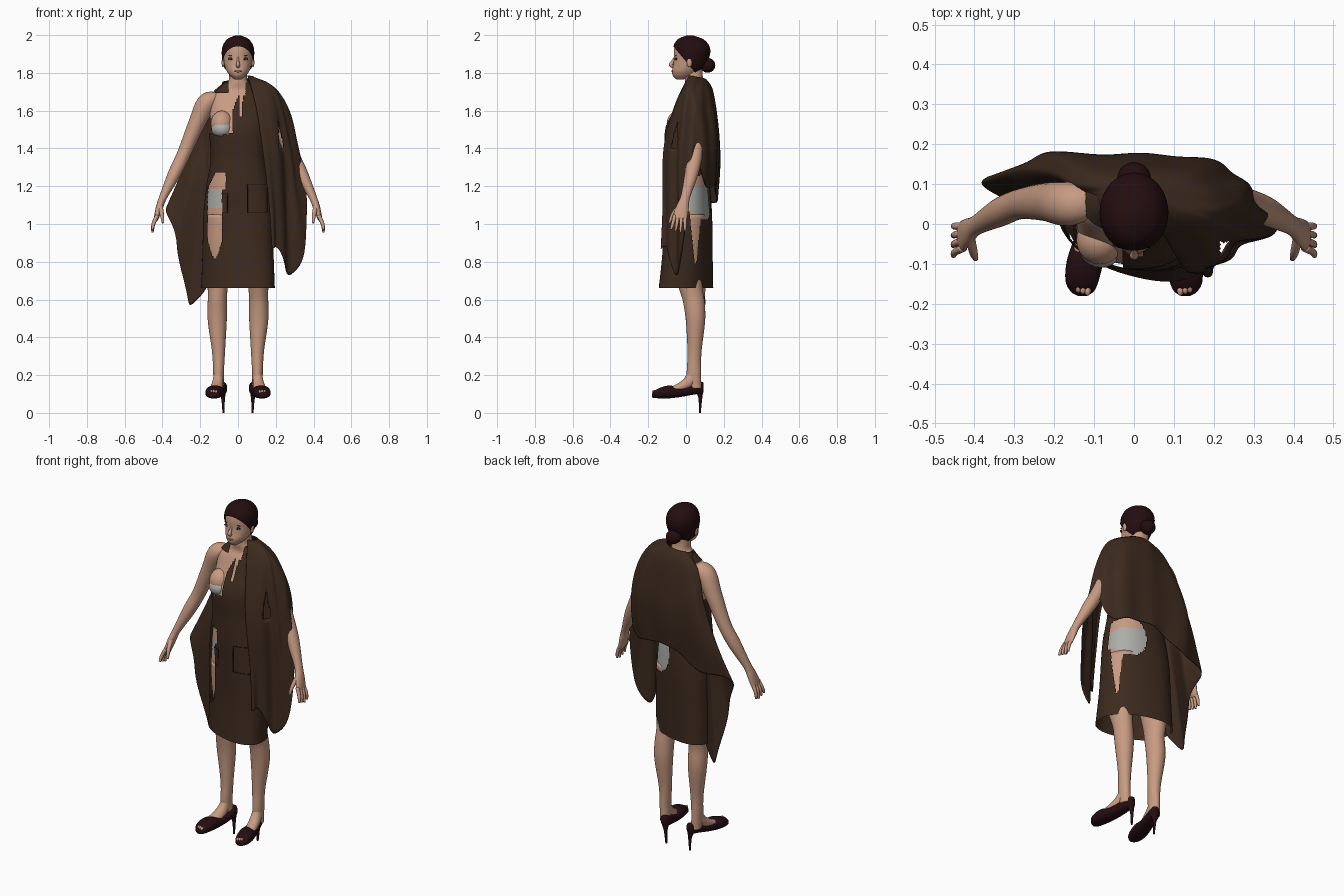
import bpy, bmesh, math
from mathutils import Vector, Matrix

cube = bpy.data.objects.get("Cube")
if cube:
    bpy.data.objects.remove(cube, do_unlink=True)


def material(name, red, green, blue):
    mat = bpy.data.materials.new(name)
    mat.use_nodes = True
    mat.diffuse_color = (red, green, blue, 1)
    shader = next(n for n in mat.node_tree.nodes if n.type == 'BSDF_PRINCIPLED')
    shader.inputs["Base Color"].default_value = (red, green, blue, 1)
    shader.inputs["Roughness"].default_value = .8
    return mat


skin = material("skin", .58, .33, .225)
cloth = material("brown cloth", .045, .023, .013)
seam = material("dark seam", .012, .006, .004)
hair_colour = material("dark hair", .017, .004, .005)
leather = material("burgundy leather", .018, .004, .006)
linen = material("grey underwear", .42, .42, .4)
lip_colour = material("lips", .36, .15, .11)
eye_white = material("eye white", .5, .45, .4)


def finish(name, bm, mats):
    mesh = bpy.data.meshes.new(name)
    bm.to_mesh(mesh)
    bm.free()
    for mat in mats:
        mesh.materials.append(mat)
    for poly in mesh.polygons:
        poly.use_smooth = True
    obj = bpy.data.objects.new(name, mesh)
    bpy.context.scene.collection.objects.link(obj)
    return obj


def sample(points, count):
    """Smooth spline through points of any dimension."""
    last, result = len(points) - 1, []
    for k in range(count + 1):
        pos = k / count * last
        i = min(int(pos), last - 1)
        f = pos - i
        quad = zip(points[max(i - 1, 0)], points[i], points[i + 1], points[min(i + 2, last)])
        result.append([(2 * b + f * (c - a) + f * f * (2 * a - 5 * b + 4 * c - d)
                        + f ** 3 * (3 * b - a - 3 * c + d)) / 2 for a, b, c, d in quad])
    return result


def grid(name, rows, mats, closed=True, caps=True, pick=None, cut=None):
    """Surface through rows of points; pick gives a face its material, or -1 for a hole."""
    bm = bmesh.new()
    verts = [[bm.verts.new(p) for p in row] for row in rows]
    width = len(rows[0])
    for low, high in zip(verts, verts[1:]):
        for j in range(width if closed else width - 1):
            k = (j + 1) % width
            bm.faces.new((low[j], low[k], high[k], high[j]))
    if caps:
        bm.faces.new(verts[0])
        bm.faces.new(verts[-1])
    bmesh.ops.recalc_face_normals(bm, faces=bm.faces)
    if pick:
        holes = []
        for face in bm.faces:
            choice = pick(*face.calc_center_median())
            if choice < 0:
                holes.append(face)
            else:
                face.material_index = choice
        bmesh.ops.delete(bm, geom=holes, context='FACES')
    if cut:
        bmesh.ops.bisect_plane(bm, geom=bm.verts[:] + bm.edges[:] + bm.faces[:],
                               plane_co=cut[0], plane_no=cut[1], clear_inner=True)
    return finish(name, bm, mats)


def ring(power, segments):
    for j in range(segments):
        c, s = math.cos(math.tau * j / segments), math.sin(math.tau * j / segments)
        yield (math.copysign(abs(c) ** (2 / power), c), math.copysign(abs(s) ** (2 / power), s))


def twist(z):
    """The hips and hem are turned a little, more so lower down."""
    return .25 * max(0, min(1, (1.5 - z) / .84))


def loft(name, rings, mats, grow=0, segments=40, steps=40, power=2, skew=lambda z: 0, **options):
    """Rings are (height, centre x, centre y, radius x, radius y)."""
    rows = []
    for z, x, y, rx, ry in sample(rings, steps):
        outline = [(x + (rx + grow) * c, y + (ry + grow) * s) for c, s in ring(power, segments)]
        rows.append([Vector((px, py - skew(z) * px, z)) for px, py in outline])
    return grid(name, rows, mats, **options)


def tube(name, path, mat, side=1, segments=20, steps=24):
    """Path points are (x, y, z, radius across, radius along y)."""
    pts, rows = sample(path, steps), []
    for i, (x, y, z, ra, rb) in enumerate(pts):
        run = Vector(pts[min(i + 1, steps)][:3]) - Vector(pts[max(i - 1, 0)][:3])
        across = run.cross(Vector((0, 1, 0))).normalized()
        along = across.cross(run).normalized()
        ring_pts = [Vector((x, y, z)) + across * ra * c + along * rb * s for c, s in ring(2, segments)]
        rows.append([Vector((p.x * side, p.y, p.z)) for p in ring_pts])
    return grid(name, rows, [mat])


def ball(name, centre, size, mat):
    bm = bmesh.new()
    bmesh.ops.create_uvsphere(bm, u_segments=24, v_segments=16, radius=1,
                              matrix=Matrix.Translation(centre) @ Matrix.Diagonal((*size, 1)))
    return finish(name, bm, [mat])


def front_y(rings, x, z, power=2, grow=0):
    _, _, cy, rx, ry = min(sample(rings, 200), key=lambda r: abs(r[0] - z))
    reach = min(abs(x) / (rx + grow), 1)
    return cy - (ry + grow) * (1 - reach ** power) ** (1 / power)


# Dress with torn openings
dress_rings = [(.66, 0, 0, .195, .132), (.85, 0, .008, .188, .125), (1.05, 0, .01, .183, .124),
               (1.2, 0, .005, .168, .12), (1.35, 0, 0, .145, .112), (1.5, 0, .008, .155, .118),
               (1.6, 0, .035, .16, .1), (1.67, 0, .05, .15, .085), (1.71, 0, .055, .11, .07),
               (1.75, 0, .055, .07, .055)]


def dress_rule(x, y, z):
    shoulder_strip = z > 1.695 and -.12 < x < -.04
    bare_chest = y < .09 and z > 1.465 + .3 * abs(x + .09) and x < -.03 + .4 * max(z - 1.6, 0)
    neckline = y < .05 and z > 1.68 and -.05 < x < .04
    slit = y < 0 and .01 < x < .025 and 1.57 < z < 1.7
    if (bare_chest and not shoulder_strip) or neckline or slit:
        return -1
    if y < 0:
        thigh_tear = abs(x + .122) < .038 * min(1, (max(z - .82, 0) / .1) ** .5) and z < 1.2
        hip_tear = 1.18 < z < 1.27 and -.165 + .5 * (z - 1.18) < x < -.065
        if thigh_tear or hip_tear:
            return -1
    elif x > .02:
        seat_tear = ((x - .11) / .09) ** 2 + ((z - 1.14) / .12) ** 2 < 1
        side_tear = x > .1 and .79 < z < 1.15 and abs(y - .05) < .1 * (z - .79) + .004
        if seat_tear or side_tear:
            return -1
    return 0


loft("torn_dress", dress_rings, [cloth], segments=180, steps=150, power=2.3, skew=twist,
     caps=False, pick=dress_rule)

# Body under the dress, with briefs
body_rings = [(.97, 0, .01, .183, .122)] + dress_rings[2:-1] + [
    (1.75, 0, .045, .066, .062), (1.79, 0, .042, .06, .058), (1.84, 0, .045, .058, .058)]
loft("torso", body_rings, [skin, linen], grow=-.012, segments=72, steps=110, power=2.3, skew=twist,
     pick=lambda x, y, z: int(1.09 - .8 * max(y, 0) < z < 1.185 + .2 * max(y, 0)))
ball("breast", (-.085, -.04, 1.53), (.06, .062, .07), skin)
ball("bra_cup", (-.083, -.05, 1.503), (.058, .06, .05), linen)

# Pocket seams following the dress front
for label, corners in (("left", [(.05, 1.06), (.05, 1.21), (.155, 1.21), (.155, 1.06), (.05, 1.06)]),
                       ("right", [(-.09, 1.16), (-.055, 1.16), (-.055, 1.06), (-.08, 1.06)])):
    curve = bpy.data.curves.new(label + "_pocket_seam", 'CURVE')
    curve.dimensions, curve.bevel_depth = '3D', .002
    line = [(a[0] + (b[0] - a[0]) * t / 8, a[1] + (b[1] - a[1]) * t / 8)
            for a, b in zip(corners, corners[1:]) for t in range(9)]
    spline = curve.splines.new('POLY')
    spline.points.add(len(line) - 1)
    for point, (x, z) in zip(spline.points, line):
        point.co = (x, front_y(dress_rings, x, z, 2.3) - twist(z) * x, z, 1)
    curve.materials.append(seam)
    bpy.context.scene.collection.objects.link(bpy.data.objects.new(label + "_pocket_seam", curve))

# Draped cape: hanging columns from the neck, running from front left round the back
left_columns = [
    [(.095, -.06, 1.62), (.13, -.115, 1.4), (.165, -.12, 1.1), (.18, -.13, .87)],
    [(.15, -.04, 1.66), (.19, -.1, 1.4), (.21, -.1, 1.1), (.215, -.1, .87)],
    [(.19, -.01, 1.69), (.245, -.045, 1.4), (.265, -.045, 1.08), (.28, -.05, .73)],
    [(.205, .015, 1.7), (.28, -.015, 1.42), (.315, -.025, 1.18), (.365, -.01, .94)],
    [(.2, .045, 1.71), (.272, .05, 1.6), (.305, .045, 1.47), (.325, .035, 1.36)],
    [(.18, .09, 1.7), (.25, .11, 1.5), (.265, .115, 1.35), (.255, .105, 1.2)]]
back_columns = [
    [(.12, .13, 1.69), (.17, .16, 1.5), (.17, .16, 1.35), (.14, .15, 1.21)],
    [(0, .14, 1.7), (0, .168, 1.5), (-.01, .17, 1.35), (-.02, .155, 1.21)],
    [(-.1, .125, 1.69), (-.17, .165, 1.5), (-.21, .175, 1.32), (-.2, .16, 1.12)],
    [(-.14, .1, 1.68), (-.2, .125, 1.5), (-.28, .135, 1.3), (-.37, .11, 1.09)],
    [(-.14, .08, 1.64), (-.18, .09, 1.4), (-.27, .07, 1.15), (-.32, .065, .89)],
    [(-.13, .07, 1.6), (-.165, .07, 1.3), (-.22, .08, .95), (-.26, .1, .58)],
    [(-.12, .06, 1.58), (-.14, .05, 1.3), (-.165, .05, .95), (-.175, .06, .66)]]
columns = left_columns + back_columns
hanging = []
for i, column in enumerate(columns):
    turn = math.radians(20 * i - 50)
    neck_point = (.08 * math.cos(turn), .055 + .05 * math.sin(turn), 1.785 - .003 * i)
    hanging.append(sample([neck_point] + column, 44))
cape_rows = []
for depth, row in enumerate(zip(*hanging)):
    points = []
    for k, (x, y, z) in enumerate(sample(row, 10 * (len(columns) - 1))):
        outward = Vector((x, y - .03, 0)).normalized()
        fold = .007 * depth / 44 * math.sin(k * math.tau / 11)
        points.append(Vector((x, y, z)) + outward * fold)
    cape_rows.append(points)
cape = grid("draped_cape", cape_rows, [cloth], closed=False, caps=False,
            pick=lambda x, y, z: -1 if .215 < x < .215 + .2 * (1.54 - z) and 1.39 < z and y < .02 else 0)
thick = cape.modifiers.new("thickness", 'SOLIDIFY')
thick.thickness, thick.offset = .006, 0

# Head, swept-back hair and bun
head_rings = [(1.766, 0, -.03, .022, .025), (1.785, 0, -.01, .046, .064), (1.81, 0, 0, .064, .078),
              (1.84, 0, .015, .075, .087), (1.875, 0, .025, .081, .093), (1.915, 0, .029, .083, .097),
              (1.95, 0, .028, .075, .088), (1.98, 0, .024, .052, .062), (1.998, 0, .02, .012, .014)]
loft("head", head_rings[:-1], [skin], grow=-.004)
loft("hair", head_rings, [hair_colour], grow=.003, cut=((0, 0, 1.86), (0, 1.2, 1)))
ball("hair_bun", (0, .115, 1.84), (.042, .04, .039), hair_colour)
tube("nose", [(0, -.057, 1.885, .005, .005), (0, -.07, 1.86, .007, .009),
              (0, -.079, 1.843, .011, .011), (0, -.068, 1.832, .008, .008)], skin)
ball("lips", (0, -.069, 1.808), (.021, .008, .006), lip_colour)

for side, label in ((1, "left"), (-1, "right")):
    # Eyes, brows and ears
    eye_y = front_y(head_rings, .037, 1.872, grow=-.004)
    ball(label + "_lash_line", (side * .037, eye_y + .001, 1.874), (.016, .005, .007), seam)
    ball(label + "_eye", (side * .037, eye_y - .001, 1.872), (.013, .005, .005), eye_white)
    ball(label + "_iris", (side * .037, eye_y - .004, 1.872), (.005, .003, .005), seam)
    ball(label + "_brow", (side * .038, eye_y, 1.891), (.016, .004, .0018), hair_colour)
    ball(label + "_ear", (side * .079, .018, 1.855), (.008, .014, .024), skin)

    # Arms and hands
    tube(label + "_arm_and_palm", [
        (.11, .055, 1.67, .03, .04), (.165, .05, 1.64, .052, .055), (.22, .055, 1.53, .044, .048),
        (.285, .05, 1.375, .036, .038), (.335, .03, 1.27, .034, .036), (.395, -.003, 1.145, .021, .025),
        (.415, -.018, 1.09, .019, .033), (.43, -.03, 1.04, .014, .038),
        (.435, -.035, 1.02, .008, .034)], skin, side, 28, 64)
    for finger in range(4):
        base, tip = -.06 + .018 * finger, -.08 + .025 * finger
        drop = .955 + .008 * abs(finger - 2)
        tube(label + "_finger", [(.428, base, 1.045, .011, .01), (.448, (base + tip) / 2, 1.0, .01, .009),
                                 (.453, tip, drop, .006, .006)], skin, side, 10, 8)
    tube(label + "_thumb", [(.412, -.03, 1.1, .013, .013), (.403, -.07, 1.05, .011, .011),
                            (.397, -.088, 1.005, .006, .006)], skin, side, 10, 8)

    # Legs and feet
    leg_rings = [(.13, .1, .05, .028, .032), (.2, .103, .042, .028, .038), (.32, .103, .045, .034, .037),
                 (.5, .11, .05, .051, .052), (.65, .108, .034, .052, .062), (.85, .102, .015, .075, .088),
                 (1.05, .093, .01, .08, .1)]
    loft(label + "_leg", [(z, side * x, y, rx, ry) for z, x, y, rx, ry in leg_rings], [skin],
         skew=lambda z: twist(z) * max(0, min(1, (z - .6) / .2)))
    tube(label + "_foot", [(.103, .042, .205, .024, .032), (.108, .005, .155, .03, .03),
                           (.118, -.06, .12, .034, .022), (.126, -.11, .108, .034, .016)], skin, side)
    for toe in range(3):
        ball(label + "_toe", (side * (.116 + .012 * toe), -.167 + .004 * toe, .112), (.008, .013, .009), skin)

    # Open-toe shoes with stiletto heels
    stations = [(.093, .083, .012, .11, .16), (.075, .085, .027, .102, .165), (.03, .094, .035, .095, .15),
                (-.03, .108, .04, .084, .137), (-.09, .122, .046, .077, .145), (-.14, .13, .042, .077, .132),
                (-.168, .13, .03, .079, .115), (-.18, .13, .012, .082, .1)]
    shoe_rows = [[Vector((side * (x + half * c), y, (low + high) / 2 + (high - low) / 2 * s))
                  for c, s in ring(2.4, 32)] for y, x, half, low, high in sample(stations, 40)]
    grid(label + "_shoe", shoe_rows, [leather])
    tube(label + "_heel", [(.083, .072, .115, .022, .02), (.079, .076, .075, .01, .01),
                           (.077, .073, 0, .005, .005)], leather, side)
